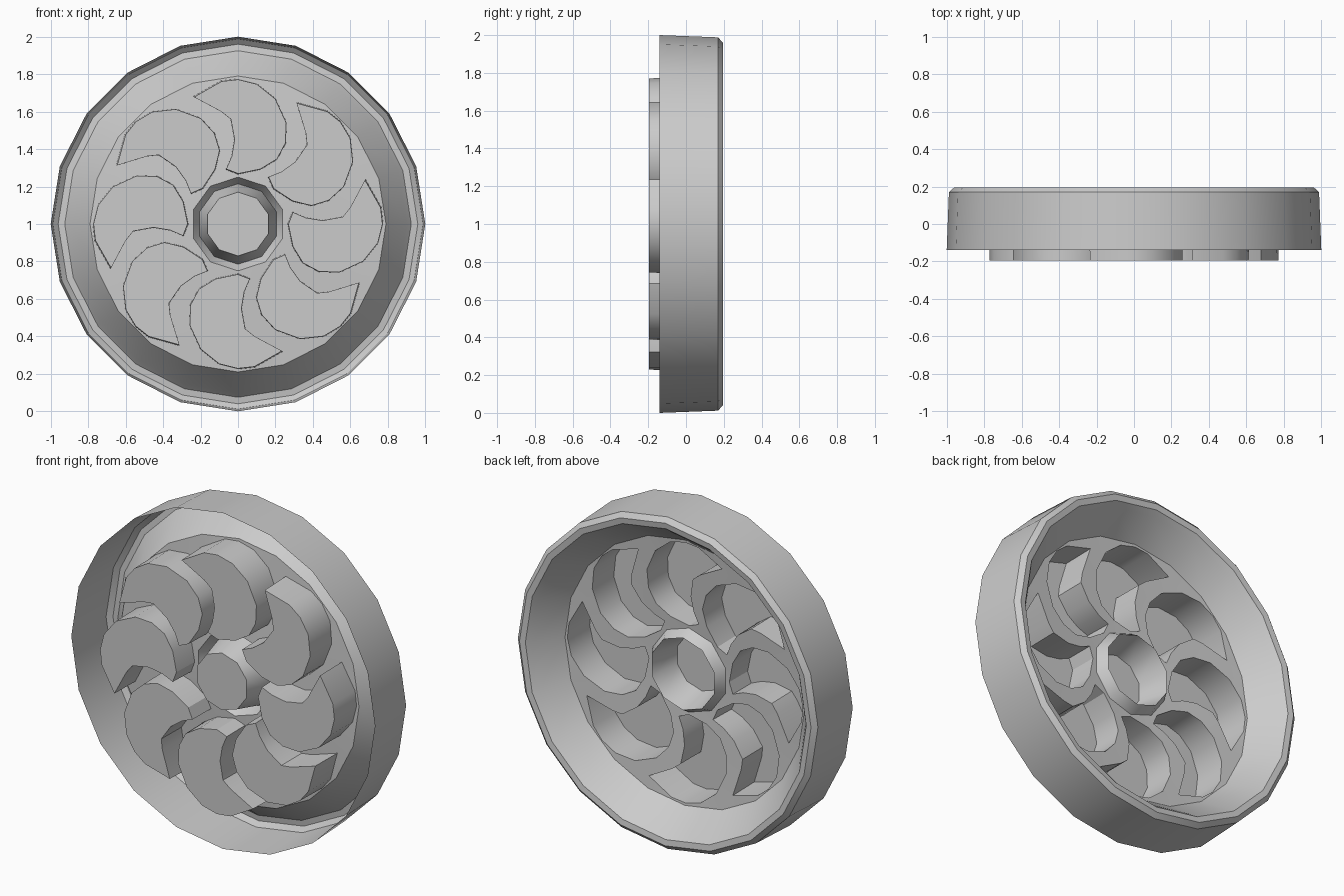
import bpy, bmesh, math

if "Cube" in bpy.data.objects:
    bpy.data.objects.remove(bpy.data.objects["Cube"])

CZ = 1.0                       # wheel centre height
EDGE_Y, INNER_Y = 0.01, -0.03  # plate depth at its edge and at the hub


def plate_y(r):
    """The spoke plate is a very shallow cone."""
    return INNER_Y + (EDGE_Y - INNER_Y) * (r - 0.25) / 0.54


def ring(bm, r, y, n, start=90):
    """Circle of verts facing the front, centred on the axle."""
    return [bm.verts.new((r * math.cos(math.radians(start) + 2 * math.pi * i / n), y,
                          CZ + r * math.sin(math.radians(start) + 2 * math.pi * i / n)))
            for i in range(n)]


def bridge(bm, a, b):
    n = len(a)
    for i in range(n):
        bm.faces.new((a[i], a[(i + 1) % n], b[(i + 1) % n], b[i]))


def lathe(bm, profile, n):
    rings = [ring(bm, r, y, n) for r, y in profile]
    for a, b in zip(rings, rings[1:]):
        bridge(bm, a, b)
    return rings


def finish(bm, name, angle=32):
    bmesh.ops.recalc_face_normals(bm, faces=bm.faces)
    me = bpy.data.meshes.new(name)
    bm.to_mesh(me)
    bm.free()
    ob = bpy.data.objects.new(name, me)
    bpy.context.collection.objects.link(ob)
    bpy.ops.object.select_all(action='DESELECT')
    ob.select_set(True)
    bpy.context.view_layer.objects.active = ob
    bpy.ops.object.shade_smooth_by_angle(angle=math.radians(angle))
    return ob


# Rim: thin open barrel, rolled over at the back and coned in to the plate
bm = bmesh.new()
lathe(bm, [(1.0, -0.14), (0.988, 0.17), (0.96, 0.195), (0.925, 0.19),
           (0.90, 0.16), (0.79, EDGE_Y)], 20)
finish(bm, "rim")

# Hub: small collar raised to the back, then a cup pushed forward
bm = bmesh.new()
rings = lathe(bm, [(0.25, INNER_Y), (0.215, 0.03), (0.17, -0.15)], 10)
bm.faces.new(rings[-1])
finish(bm, "hub_cup", 40)

# Spoke plate: disc with eight curved blades pressed out to the front
BLADE = [(-0.24, 0.68), (-0.09, 0.765), (0.0, 0.775), (0.10, 0.75), (0.20, 0.67),
         (0.26, 0.54), (0.255, 0.43), (0.21, 0.345), (0.12, 0.29), (0.0, 0.265),
         (-0.065, 0.29), (-0.035, 0.36), (-0.02, 0.45), (-0.04, 0.56), (-0.09, 0.60)]
MID = (0.1, 0.52)


def blade_loop(bm, turn, y, shrink):
    c, s = math.cos(turn), math.sin(turn)
    loop = []
    for px, pz in BLADE:
        x = MID[0] + (px - MID[0]) * shrink
        z = MID[1] + (pz - MID[1]) * shrink
        loop.append(bm.verts.new((x * c - z * s, y, CZ + x * s + z * c)))
    return loop


bm = bmesh.new()
bases = [blade_loop(bm, i * math.pi / 4, 0, 1.0) for i in range(8)]
outlines = bases + [ring(bm, 0.79, 0, 20), ring(bm, 0.25, 0, 10)]
edges = [bm.edges.new((lp[i - 1], lp[i])) for lp in outlines for i in range(len(lp))]
bmesh.ops.triangle_fill(bm, edges=edges, use_beauty=True, normal=(0, -1, 0))
for v in bm.verts:
    v.co.y = plate_y(math.hypot(v.co.x, v.co.z - CZ))
for i, base in enumerate(bases):
    top = blade_loop(bm, i * math.pi / 4, -0.195, 0.985)
    bridge(bm, base, top)
    bm.faces.new(top)
finish(bm, "blade_plate")
